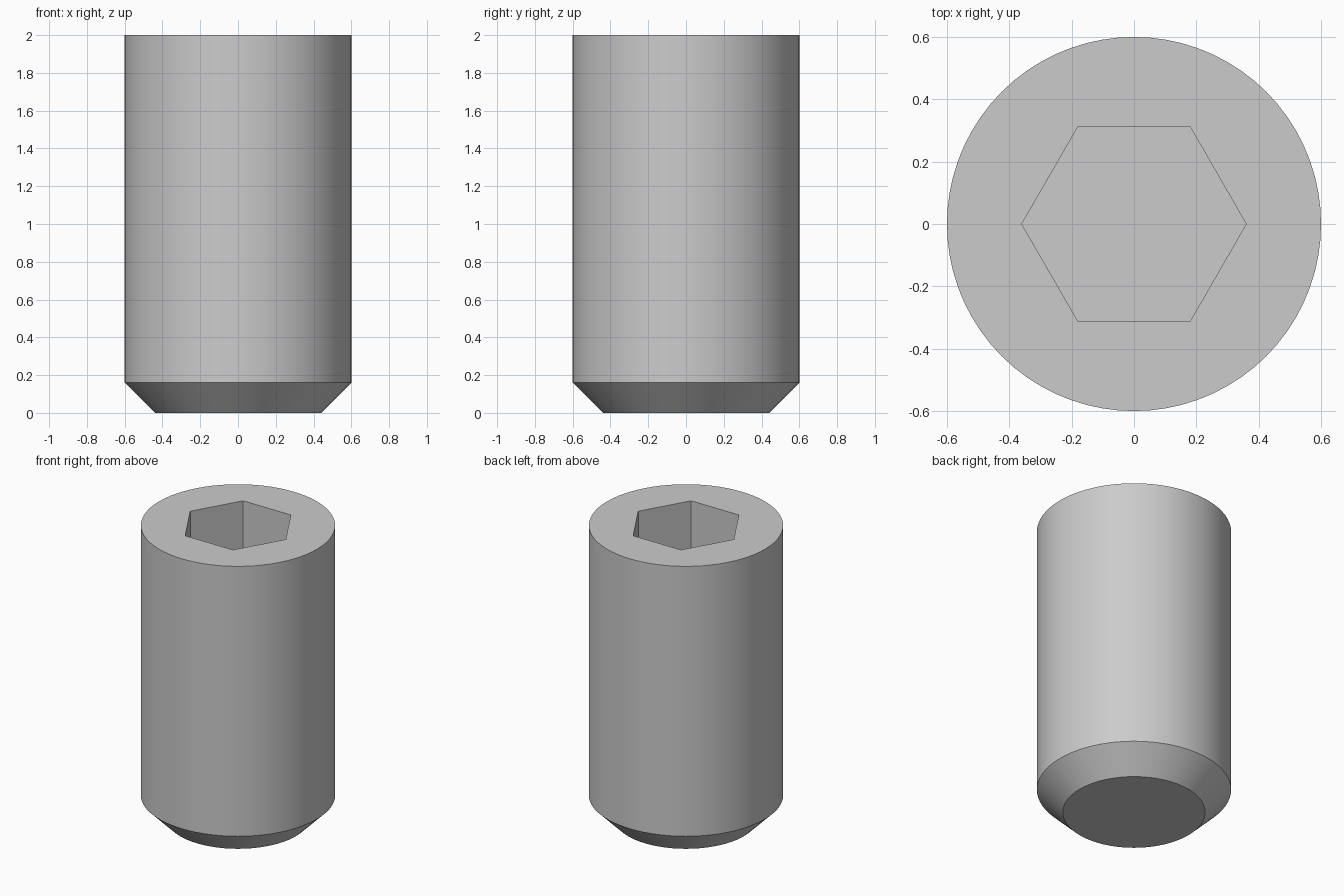
import bpy, bmesh
from math import cos, sin, tau, radians

if "Cube" in bpy.data.objects:
    bpy.data.objects.remove(bpy.data.objects["Cube"], do_unlink=True)

SIDES = 72            # round body
STEP = SIDES // 6     # body segments per socket side
RADIUS, HEIGHT = 0.6, 2.0
CHAMFER = 0.16
SOCKET_RADIUS, SOCKET_DEPTH = 0.36, 0.7

# Plain steel
steel = bpy.data.materials.new("grey steel")
steel.use_nodes = True
colour = (0.6, 0.6, 0.6, 1)
steel.diffuse_color = colour
steel.node_tree.nodes["Principled BSDF"].inputs["Base Color"].default_value = colour

bm = bmesh.new()


def ring(radius, z, n):
    return [bm.verts.new((radius * cos(tau * i / n), radius * sin(tau * i / n), z))
            for i in range(n)]


def join(a, b):
    n = len(a)
    for i in range(n):
        j = (i + 1) % n
        bm.faces.new((a[i], a[j], b[j], b[i]))


# Flat point, chamfer and cylindrical wall
point = ring(RADIUS - CHAMFER, 0, SIDES)
shoulder = ring(RADIUS, CHAMFER, SIDES)
rim = ring(RADIUS, HEIGHT, SIDES)
bm.faces.new(point[::-1])
join(point, shoulder)
join(shoulder, rim)

# Top face around the hexagonal socket
mouth = ring(SOCKET_RADIUS, HEIGHT, 6)
for i in range(6):
    arc = [rim[(i * STEP + k) % SIDES] for k in range(STEP + 1)]
    bm.faces.new(arc + [mouth[(i + 1) % 6], mouth[i]])

# Socket walls and floor
floor = ring(SOCKET_RADIUS, HEIGHT - SOCKET_DEPTH, 6)
join(mouth, floor)
bm.faces.new(floor)
bmesh.ops.recalc_face_normals(bm, faces=bm.faces)

mesh = bpy.data.meshes.new("socket_set_screw")
bm.to_mesh(mesh)
bm.free()
mesh.materials.append(steel)
screw = bpy.data.objects.new("socket_set_screw", mesh)
bpy.context.collection.objects.link(screw)

# Smooth round faces, crisp edges
bpy.ops.object.select_all(action="DESELECT")
screw.select_set(True)
bpy.context.view_layer.objects.active = screw
bpy.ops.object.shade_smooth_by_angle(angle=radians(30))
